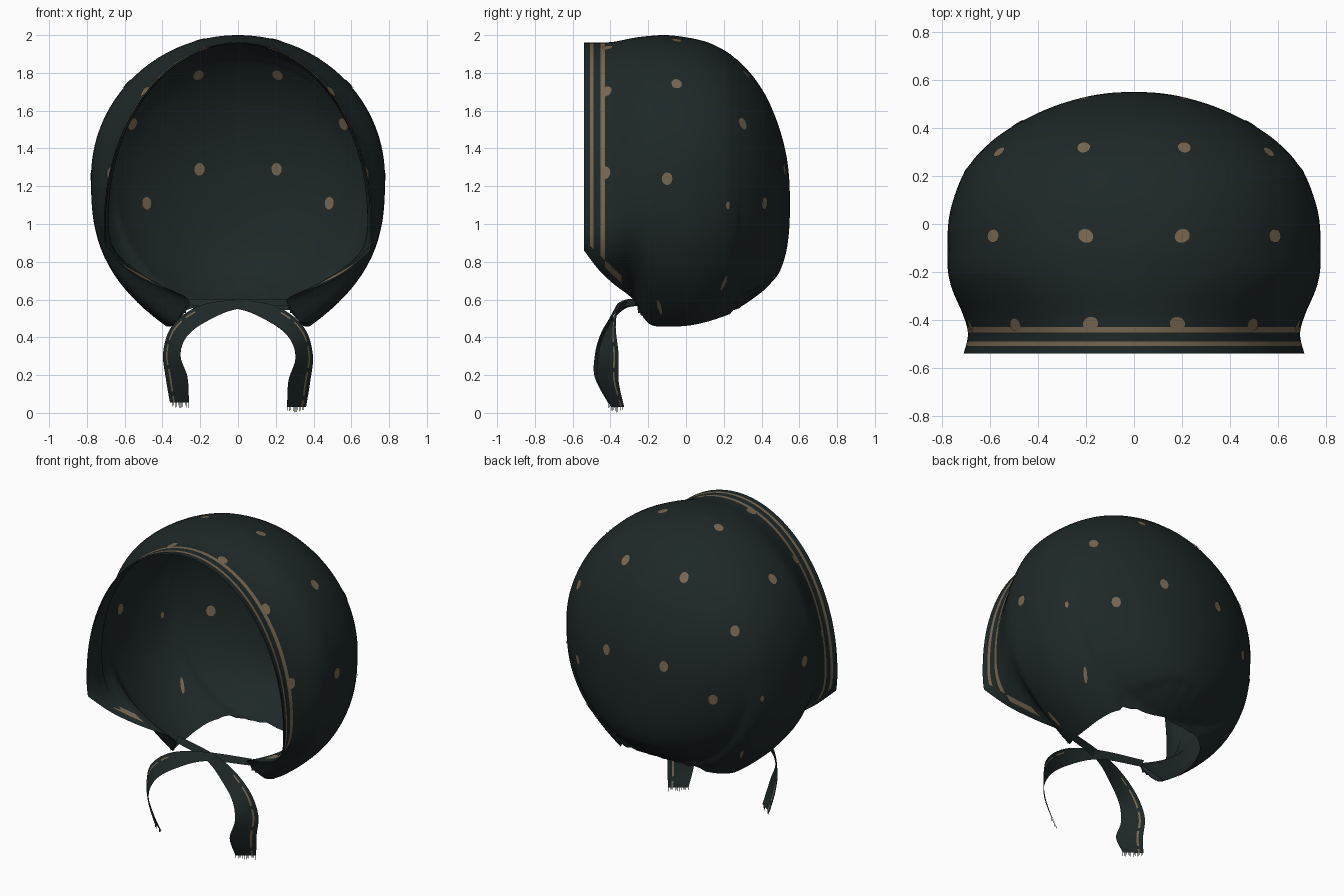
import bpy, bmesh, math, random
from mathutils import Vector
from mathutils.bvhtree import BVHTree

random.seed(4)
cube = bpy.data.objects.get("Cube")
if cube:
    bpy.data.objects.remove(cube)


def material(name, rgb):
    mat = bpy.data.materials.new(name)
    mat.use_nodes = True
    mat.diffuse_color = (*rgb, 1)
    bsdf = mat.node_tree.nodes["Principled BSDF"]
    bsdf.inputs["Base Color"].default_value = (*rgb, 1)
    bsdf.inputs["Roughness"].default_value = 0.9
    return mat


CLOTH = material("dark green cloth", (0.013, 0.021, 0.021))
TAN = material("tan print", (0.185, 0.135, 0.08))
THREAD = material("dark thread", (0.008, 0.012, 0.012))


def finish(bm, name, mats, smooth=True):
    mesh = bpy.data.meshes.new(name)
    bm.to_mesh(mesh)
    bm.free()
    for mat in mats:
        mesh.materials.append(mat)
    obj = bpy.data.objects.new(name, mesh)
    bpy.context.collection.objects.link(obj)
    if smooth:
        bpy.ops.object.select_all(action="DESELECT")
        obj.select_set(True)
        bpy.context.view_layer.objects.active = obj
        bpy.ops.object.shade_smooth_by_angle(angle=math.radians(50))


def spline(rows, steps):
    """Smooth Catmull-Rom resampling of rows of numbers."""
    out = []
    for i in range(len(rows) - 1):
        a, b, c, d = (rows[min(max(i + k, 0), len(rows) - 1)] for k in (-1, 0, 1, 2))
        for s in range(steps):
            t = s / steps
            out.append([q + 0.5 * t * (r - p + t * (2 * p - 5 * q + 4 * r - u + t * (3 * (q - r) + u - p)))
                        for p, q, r, u in zip(a, b, c, d)])
    return out + [list(rows[-1])]


def skin(bm, rings):
    grid = [[bm.verts.new(p) for p in ring] for ring in rings]
    for r0, r1 in zip(grid, grid[1:]):
        for i in range(len(r0) - 1):
            bm.faces.new((r0[i], r0[i + 1], r1[i + 1], r1[i]))


# Cross-sections from brim to back: y, half width, top, widest height, hem height, hem half width
SECTIONS = [
    (-.54, .71, 1.96, 1.0, .86, .70),
    (-.46, .692, 1.96, 1.03, .755, .585),
    (-.38, .712, 1.965, 1.1, .68, .45),
    (-.28, .755, 1.985, 1.18, .6, .26),
    (-.2, .775, 1.995, 1.24, .475, .33),
    (-.1, .778, 2.0, 1.25, .457, .37),
    (.02, .772, 1.985, 1.25, .463, .38),
    (.12, .747, 1.96, 1.25, .485, .37),
    (.21, .71, 1.915, 1.25, .515, .33),
    (.26, .675, 1.878, 1.24, .535, .24),
    (.29, .65, 1.853, 1.23, .548, 0),
    (.36, .575, 1.775, 1.22, .595, 0),
    (.43, .465, 1.665, 1.2, .655, 0),
    (.49, .335, 1.52, 1.17, .735, 0),
    (.53, .2, 1.37, 1.13, .85, 0),
    (.547, .09, 1.23, 1.1, .98, 0),
    (.55, 0, 1.1, 1.1, 1.1, 0),
]
slices = spline(SECTIONS, 5)


def arch(y, w, top, mid, low, hem):
    """Half oval above the widest line; below it the sides stay full, then turn in to the hem."""
    hem = max(hem, 0)
    pouch = min(1, hem / .3)
    n = 22
    half = []
    for i in range(2 * n + 1):
        a = math.pi / 2 * (1 - i / n)
        c, s = max(math.cos(a), 0), math.sin(a)
        if a >= 0:
            half.append((w * c, y, mid + (top - mid) * s))
        else:
            tuck = pouch * abs(s) ** 2.8 + (1 - pouch) * (1 - c)
            half.append((w - (w - hem) * tuck, y, mid + (mid - low) * s))
    return [(-x, yy, z) for x, yy, z in reversed(half[1:])] + half


# Bonnet shell
bm = bmesh.new()
skin(bm, [arch(*s) for s in slices])
bmesh.ops.remove_doubles(bm, verts=bm.verts, dist=0.0008)
bmesh.ops.recalc_face_normals(bm, faces=bm.faces)

# Gathered panel, slightly recessed under an arched seam at the nape
for v in bm.verts:
    x, y, z = v.co
    if y > .24:
        depth = min(max((.74 - 1.3 * x * x - z) / .05, 0), 1)
        v.co.z += depth * (.014 + .006 * math.sin(70 * x))
tree = BVHTree.FromBMesh(bm)

# Cut the brim stripes: two across the brim and one short one along each lower front edge
corner = Vector((0, -.54, .86))
slope = Vector((0, .69, .72))
brim_stripes = ((.032, .05), (.087, .11))
edge_stripe = (.012, .04)


def cut(normal, distance):
    near = [f for f in bm.faces if f.calc_center_median().y < -.2]
    geom = set(near)
    for f in near:
        geom.update(f.edges)
        geom.update(f.verts)
    bmesh.ops.bisect_plane(bm, geom=list(geom), plane_co=corner + normal * distance, plane_no=normal)


for band in brim_stripes:
    for d in band:
        cut(Vector((0, 1, 0)), d)
for d in edge_stripe:
    cut(slope, d)
for f in bm.faces:
    c = f.calc_center_median() - corner
    across, along = c.y, c.dot(slope)
    on_brim = any(a < across < b for a, b in brim_stripes) and along > edge_stripe[1]
    on_edge = edge_stripe[0] < along < edge_stripe[1] and .115 < across < .21
    f.material_index = int(on_brim or on_edge)
finish(bm, "bonnet_shell", [CLOTH, TAN])

# Plain lining turned in behind the brim
bm = bmesh.new()
skin(bm, [arch(y, w - .007, top - .007, mid, low, hem - .007)[8:-8]
          for y, w, top, mid, low, hem in slices if y < -.39])
finish(bm, "brim_lining", [CLOTH])

# Printed dots, laid on both faces of the cloth
bm = bmesh.new()


def dot(origin, direction, width=.028, height=.034):
    hit, normal, _, _ = tree.ray_cast(Vector(origin), Vector(direction))
    if hit is None:
        return
    side = normal.cross(Vector((0, 0, 1))).normalized()
    up = side.cross(normal)
    for offset in (.004, -.004):
        ring = []
        for k in range(14):
            a = math.tau * k / 14
            ring.append(bm.verts.new(hit + normal * offset
                                     + side * math.cos(a) * width + up * math.sin(a) * height))
        bm.faces.new(ring if offset > 0 else ring[::-1])


for m in (-1, 1):
    for x, z in ((.205, 1.29), (.21, 1.79), (.56, 1.53), (.485, 1.11)):
        dot((m * x, 2, z), (0, -1, 0))
    for y, z in ((-.05, 1.74), (-.1, 1.24), (-.425, 1.27), (-.42, 1.7)):
        dot((m * 2, y, z), (-m, 0, 0))
    for x, y in ((.2, -.05), (.18, -.415)):
        dot((m * x, y, 3), (0, 0, -1))
    # Dots narrowed by the side tucks
    for y, z, h in ((.22, 1.1, .02), (.2, .69, .05), (-.14, .56, .06)):
        dot((m * 2, y, z), (-m, 0, 0), .011, h)
finish(bm, "printed_dots", [TAN], smooth=False)

# Crossed ribbon ties: centre x, y, z and half-width vector
TIE = [
    (-.27, -.25, .585, 0, .01, .018),
    (0, -.32, .575, .003, .012, .024),
    (.19, -.385, .52, .018, .022, .042),
    (.31, -.415, .425, .038, .035, .03),
    (.35, -.42, .3, .046, .055, .01),
    (.325, -.42, .17, .058, .055, 0),
    (.31, -.37, .03, .05, .035, 0),
]
for m, name in ((1, "left_tie"), (-1, "right_tie")):
    bm = bmesh.new()
    rings = []
    for row in spline(TIE, 6):
        c, h = Vector(row[:3]), Vector(row[3:])
        c.y += m * .008
        if m < 0:
            c.z += .025 * (1 - c.z / .6)
        rings.append([(m * p.x, p.y, p.z) for p in (c + h * k for k in (-1, -.35, .5, .66, 1))])
    skin(bm, rings)
    # Broken printed line along the ribbon
    for i, f in enumerate(bm.faces):
        f.material_index = int(i % 4 == 2 and (i // 4) % 6 != 3 and i > 50)
    # Frayed threads at the ribbon end
    a, b = Vector(rings[-1][0]), Vector(rings[-1][-1])
    step = (b - a) / 16
    for k in range(16):
        p = a + step * k
        drop = Vector((0, 0, -random.uniform(.012, .03)))
        f = bm.faces.new([bm.verts.new(q) for q in (p, p + step * .35, p + step * .35 + drop, p + drop)])
        f.material_index = 2
    finish(bm, name, [CLOTH, TAN, THREAD])

# Small gathered tufts where each tie meets the bonnet
for m, name in ((1, "left_gather"), (-1, "right_gather")):
    bm = bmesh.new()
    root = Vector((m * .27, -.26, .59))
    for k in range(5):
        a = k / 4
        tip = Vector((m * (.29 + .07 * a), -.24 + .06 * a, .53 - .06 * a))
        spread = Vector((m * .014, .014, 0))
        bm.faces.new([bm.verts.new(q) for q in (root, tip - spread, tip + spread)])
    finish(bm, name, [CLOTH], smooth=False)
